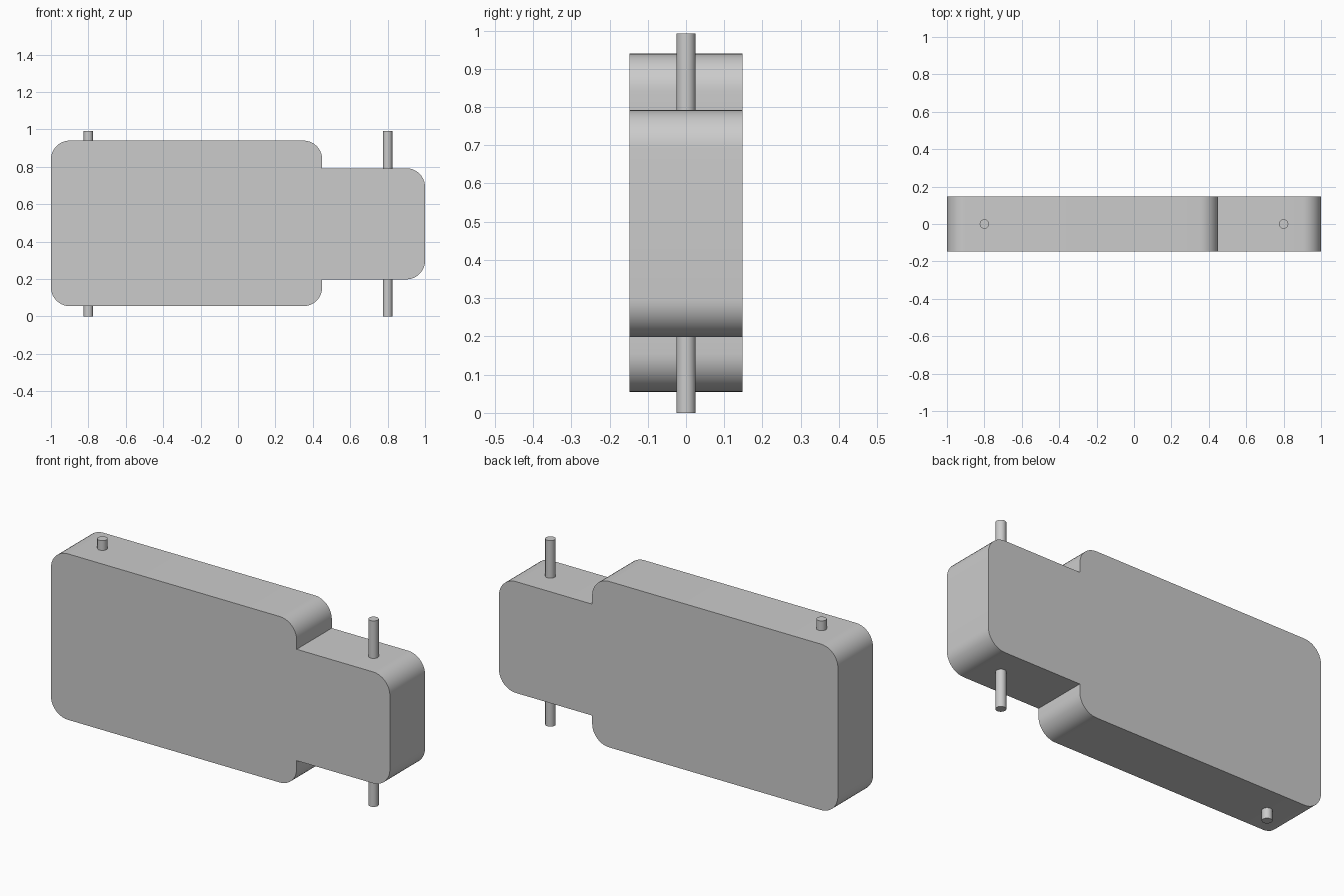
import bpy, bmesh, math

if "Cube" in bpy.data.objects:
    bpy.data.objects.remove(bpy.data.objects["Cube"])

DEPTH = 0.148   # half thickness in y
R = 0.1         # corner radius


def smooth(obj):
    bpy.ops.object.select_all(action='DESELECT')
    obj.select_set(True)
    bpy.context.view_layer.objects.active = obj
    bpy.ops.object.shade_smooth_by_angle(angle=math.radians(35))


def arc(cx, cz, start, steps=10):
    """Quarter circle, counter-clockwise from the start angle in degrees."""
    angles = [math.radians(start + 90 * i / steps) for i in range(steps + 1)]
    return [(cx + R * math.cos(a), cz + R * math.sin(a)) for a in angles]


# Body: wide rounded block stepping down to a narrow rounded end
left, step, right = -1.0, 0.45, 1.0
low, high = 0.055, 0.94
neck_low, neck_high = 0.198, 0.792
outline = (arc(left + R, low + R, 180)
           + arc(step - R, low + R, 270)
           + [(step, neck_low)]
           + arc(right - R, neck_low + R, 270)
           + arc(right - R, neck_high - R, 0)
           + [(step, neck_high)]
           + arc(step - R, high - R, 0)
           + arc(left + R, high - R, 90))

bm = bmesh.new()
face = bm.faces.new([bm.verts.new((x, -DEPTH, z)) for x, z in outline])
side = bmesh.ops.extrude_face_region(bm, geom=[face])
bmesh.ops.translate(bm, vec=(0, 2 * DEPTH, 0),
                    verts=[v for v in side["geom"] if isinstance(v, bmesh.types.BMVert)])
bmesh.ops.recalc_face_normals(bm, faces=bm.faces)
mesh = bpy.data.meshes.new("body")
bm.to_mesh(mesh)
bm.free()
body = bpy.data.objects.new("body", mesh)
bpy.context.collection.objects.link(body)
smooth(body)


# Pins: short rods standing out of the top and bottom of each end
def pin(name, x, z0, z1):
    bpy.ops.mesh.primitive_cylinder_add(vertices=32, radius=0.025, depth=z1 - z0,
                                        location=(x, 0, (z0 + z1) / 2))
    bpy.context.object.name = name
    smooth(bpy.context.object)


for end, x, z_low, z_high in (("wide_end", -0.8, low, high),
                              ("narrow_end", 0.8, neck_low, neck_high)):
    pin(end + "_lower_pin", x, 0.0, z_low + 0.002)
    pin(end + "_upper_pin", x, z_high - 0.002, 0.992)
